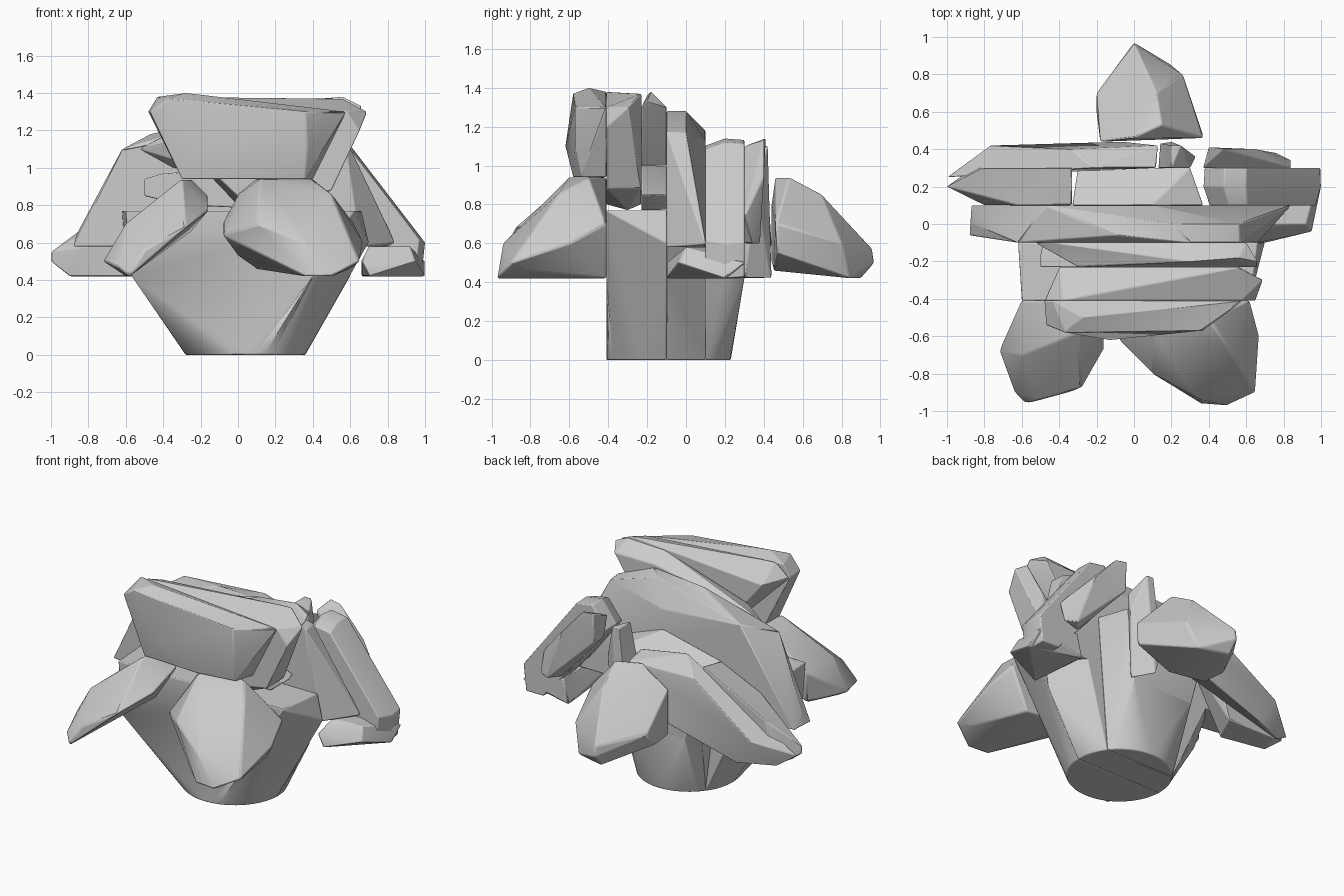
import bpy
import bmesh
import math
from mathutils import Vector

default_cube = bpy.data.objects.get("Cube")
if default_cube:
    bpy.data.objects.remove(default_cube, do_unlink=True)

clay = bpy.data.materials.new("plain_grey")
clay.use_nodes = True
clay.diffuse_color = (.6, .6, .6, 1)
clay.node_tree.nodes["Principled BSDF"].inputs["Base Color"].default_value = clay.diffuse_color

# Depths where neighbouring layers meet, from front to back
FRONT, SECOND, THIRD, MIDDLE, BACK = -.41, -.23, -.1, .1, .3
# Shared heights: leaf tips, branch undersides, pot rim, leaf tops, canopy top
TIP, UNDER, RIM, LEAF, CANOPY = .42, .58, .77, .94, 1.3


def hull(name, points, soft=.006):
    """Wrap the points in a convex shell with slightly softened edges."""
    bm = bmesh.new()
    for point in points:
        bm.verts.new(point)
    result = bmesh.ops.convex_hull(bm, input=bm.verts[:])
    loose = {v for v in result["geom_interior"] + result["geom_unused"]
             if isinstance(v, bmesh.types.BMVert)}
    bmesh.ops.delete(bm, geom=list(loose), context="VERTS")
    bmesh.ops.dissolve_limit(bm, angle_limit=math.radians(1),
                             verts=bm.verts[:], edges=bm.edges[:])
    bmesh.ops.recalc_face_normals(bm, faces=bm.faces[:])
    mesh = bpy.data.meshes.new(name)
    bm.to_mesh(mesh)
    bm.free()
    mesh.materials.append(clay)
    part = bpy.data.objects.new(name, mesh)
    bpy.context.collection.objects.link(part)
    bevel = part.modifiers.new("soft_edges", "BEVEL")
    bevel.width = soft
    bevel.segments = 2
    bevel.limit_method = "ANGLE"
    bevel.angle_limit = math.radians(25)
    bpy.ops.object.select_all(action="DESELECT")
    part.select_set(True)
    bpy.context.view_layer.objects.active = part
    bpy.ops.object.shade_smooth_by_angle(angle=math.radians(25))
    return part


def slab(name, front, back, outline, front_scale=1, back_scale=1):
    """Slice between two depths with an x-z outline, full size in the middle."""
    centre = sum((Vector(p) for p in outline), Vector((0, 0))) / len(outline)
    points = []
    for depth, scale in ((front, front_scale), ((front + back) / 2, 1), (back, back_scale)):
        for corner in outline:
            x, z = centre + (Vector(corner) - centre) * scale
            points.append((x, depth, z))
    return hull(name, points)


# Pot: round foot cut into three slices, each flaring up to its own rim
POT_X, POT_Y, POT_RADIUS = .04, -.09, .32


def half_chord(y):
    return math.sqrt(max(POT_RADIUS ** 2 - (y - POT_Y) ** 2, 0))


def foot(low, high, steps=40):
    """Points of the foot circle between two depths, with the cut ends."""
    ring = []
    for i in range(steps):
        angle = math.tau * i / steps
        y = POT_Y + POT_RADIUS * math.sin(angle)
        if low <= y <= high:
            ring.append((POT_X + POT_RADIUS * math.cos(angle), y, 0))
    for y in (low, high):
        ring += [(POT_X + side * half_chord(y), y, 0) for side in (-1, 1)]
    return ring


hull("pot_front", foot(FRONT, THIRD) + [
    (-.6, FRONT, RIM), (-.62, THIRD, RIM), (-.57, FRONT, TIP), (-.6, THIRD, .5),
    (.4, FRONT, TIP), (.62, FRONT, RIM), (.66, THIRD, RIM), (.7, THIRD, .6)])
hull("pot_middle", foot(THIRD, MIDDLE) + [
    (-.6, THIRD, RIM), (-.57, MIDDLE, RIM), (-.56, THIRD, TIP),
    (.64, THIRD, .7), (.5, MIDDLE, RIM), (.6, THIRD, TIP)])
hull("pot_back", foot(MIDDLE, POT_Y + POT_RADIUS) + [
    (-.33, MIDDLE, .9), (-.3, BACK, .8), (-.2, BACK, TIP),
    (.37, MIDDLE, .9), (.3, BACK, .9), (.25, BACK, TIP), (.1, MIDDLE, 1)])

# Upper foliage layers, from the front to the middle
hull("front_canopy", [
    (-.48, FRONT, CANOPY), (-.47, -.54, CANOPY), (-.43, FRONT, 1.38), (-.37, -.58, 1.37),
    (-.28, -.5, 1.4), (.58, FRONT, CANOPY), (.36, -.57, CANOPY),
    (-.13, -.62, 1.1), (.37, -.57, 1.1), (-.3, FRONT, LEAF), (-.3, -.56, LEAF),
    (.4, FRONT, LEAF), (.36, -.54, LEAF), (.1, -.58, LEAF)])
hull("second_canopy", [
    (-.48, FRONT, CANOPY), (-.4, SECOND, CANOPY), (-.38, FRONT, 1.38),
    (.56, SECOND, 1.37), (.69, -.3, CANOPY), (.58, FRONT, CANOPY),
    (.65, FRONT, 1.2), (.5, FRONT, .88), (.5, SECOND, .88), (.05, FRONT, .8),
    (0, SECOND, .8), (.3, -.3, RIM)])
hull("third_canopy", [
    (-.53, THIRD, 1.1), (-.42, THIRD, 1.16), (-.3, SECOND, 1.15),
    (.56, -.18, 1.38), (.3, -.2, 1.36), (.66, -.2, 1.33), (.6, THIRD, CANOPY),
    (.3, THIRD, CANOPY), (.66, SECOND, CANOPY), (.4, THIRD, 1), (.4, SECOND, 1),
    (-.35, THIRD, 1), (-.2, SECOND, 1)])
slab("inner_leaf", SECOND, THIRD, [
    (-.5, LEAF), (-.4, .97), (.1, 1), (.5, .85), (.4, RIM), (-.3, .8), (-.5, .85)], 1, .96)
hull("middle_canopy", [
    (-.88, -.06, UNDER), (-.87, MIDDLE, UNDER), (-.86, 0, .65), (-.62, THIRD, 1.1),
    (-.47, MIDDLE, 1.18), (-.1, -.06, 1.27), (.3, THIRD, 1.28), (.2, 0, 1.28),
    (.57, THIRD, 1.17), (.56, 0, 1.17), (.84, MIDDLE, .6), (.8, MIDDLE, UNDER),
    (.66, THIRD, UNDER), (-.62, THIRD, UNDER), (.1, MIDDLE, 1.13)])

# Side branches
hull("left_branch", [
    (-.33, MIDDLE, .9), (-.33, BACK, LEAF), (-.62, MIDDLE, RIM), (-1, .2, .55),
    (-1, .2, .5), (-.9, .16, TIP), (-.8, MIDDLE, UNDER), (-.8, BACK, .7),
    (-.86, BACK, TIP), (-.6, MIDDLE, TIP), (-.5, BACK, TIP)])
hull("back_left_branch", [
    (.12, BACK, LEAF), (.13, .42, .9), (-.05, .44, .6), (-.22, BACK, 1), (-.33, .4, .9),
    (-1, .25, .5), (-.77, TIP, .6), (-.65, .4, TIP), (-.88, BACK, TIP), (-.2, BACK, .6)])
slab("right_branch", MIDDLE, BACK, [
    (.37, 1), (.48, 1.14), (.6, 1.12), (1, .6), (.98, TIP), (.85, TIP), (.6, .7)], .9, .98)
hull("low_right_leaf", [
    (.66, THIRD, .5), (.7, THIRD, TIP), (.66, BACK, TIP), (.7, 0, UNDER), (.92, 0, UNDER),
    (.95, -.04, .5), (1, BACK, .5), (1, .2, TIP), (.7, BACK, UNDER)])
hull("back_right_branch", [
    (.37, BACK, 1.1), (.4, .41, 1.14), (.48, .4, 1.13), (.65, .4, LEAF),
    (.84, BACK, .74), (.84, .34, .6), (.7, BACK, .6), (.76, .38, .6), (.4, .4, LEAF),
    (.4, BACK, LEAF)])
hull("back_spike", [
    (.2, BACK, 1.1), (.2, .42, 1.1), (.25, .42, 1.1), (.3, BACK, 1), (.33, .36, .85),
    (.13, BACK, RIM), (.14, .43, .6), (.2, .44, TIP), (.28, BACK, TIP)])

# Drooping leaves
hull("front_leaf_small", [
    (-.16, FRONT, .85), (-.16, -.67, RIM), (-.25, FRONT, LEAF), (-.3, -.58, LEAF),
    (-.6, FRONT, .7), (-.6, FRONT, .5), (-.72, -.68, .5), (-.6, -.7, .7),
    (-.64, -.9, .47), (-.58, -.96, TIP), (-.6, -.75, TIP), (-.5, -.94, .56),
    (-.28, -.88, .68), (-.25, -.5, .66)], .01)
hull("front_leaf_large", [
    (-.08, FRONT, .7), (-.08, -.62, .64), (0, FRONT, .86), (.1, FRONT, LEAF), (.4, -.5, LEAF),
    (.12, -.6, LEAF), (.5, -.65, .86), (.62, FRONT, .7), (.67, -.6, .6), (.65, -.9, .5),
    (.1, -.8, .7), (.36, -.94, .6), (.36, -.96, TIP), (.5, -.97, TIP), (.6, -.8, .46),
    (0, -.55, .53), (.1, FRONT, .46), (.5, FRONT, TIP)], .01)
hull("back_leaf", [
    (-.18, .44, .8), (-.18, .44, .5), (0, .46, LEAF), (.15, .53, LEAF), (.12, .7, .85),
    (.37, .46, .7), (.37, .47, .55), (.26, .8, .6), (.2, .85, TIP), (0, .96, .57),
    (0, .97, .5), (0, .9, TIP), (-.2, .7, .6), (-.2, .6, .5), (.1, .45, .46)], .01)
